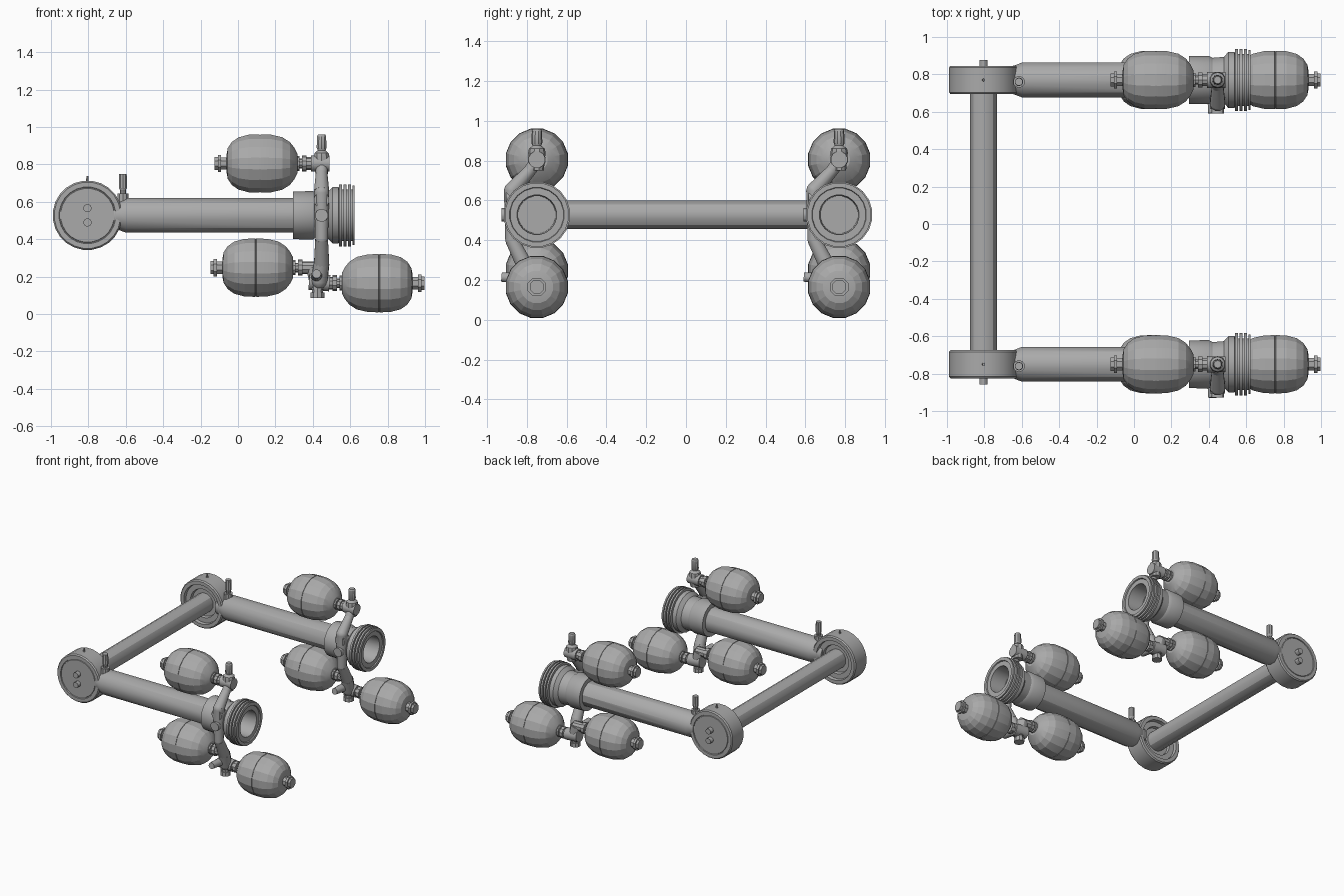
import bpy, bmesh, math
from mathutils import Vector

grey = bpy.data.materials.new("plain grey")
grey.diffuse_color = (0.4, 0.4, 0.4, 1)
AXIS_Z = 0.528


def lathe(name, origin, axis, profile, sides=16, angle=30):
    """Turn (distance along axis, radius) points around an axis."""
    rot = Vector(axis).to_track_quat('Z', 'Y')
    bm = bmesh.new()
    rings = []
    for t, r in profile:
        n = sides if r > 0 else 1
        ring = []
        for i in range(n):
            a = 2 * math.pi * (i + 0.5) / sides
            p = Vector((r * math.cos(a), r * math.sin(a), t))
            ring.append(bm.verts.new(rot @ p + Vector(origin)))
        rings.append(ring)
    for a, b in zip(rings, rings[1:]):
        for i in range(sides):
            quad = [a[i % len(a)], a[(i + 1) % len(a)],
                    b[(i + 1) % len(b)], b[i % len(b)]]
            bm.faces.new(list(dict.fromkeys(quad)))
    bmesh.ops.recalc_face_normals(bm, faces=bm.faces)
    mesh = bpy.data.meshes.new(name)
    bm.to_mesh(mesh)
    bm.free()
    mesh.materials.append(grey)
    ob = bpy.data.objects.new(name, mesh)
    bpy.context.collection.objects.link(ob)
    if angle:
        bpy.context.view_layer.objects.active = ob
        ob.select_set(True)
        bpy.ops.object.shade_smooth_by_angle(angle=math.radians(angle))
        ob.select_set(False)
    return ob


def rod(name, a, b, r1, r2=None, sides=12):
    """Capped straight rod, optionally tapered."""
    d = Vector(b) - Vector(a)
    r2 = r1 if r2 is None else r2
    return lathe(name, a, d, [(0, 0), (0, r1), (d.length, r2), (d.length, 0)], sides)


def ball(name, c, r):
    pts = [(-r * math.cos(i * math.pi / 6), r * math.sin(i * math.pi / 6) if 0 < i < 6 else 0)
           for i in range(7)]
    return lathe(name, c, (0, 0, 1), pts, 12)


def accumulator(name, x, y, z, s):
    """Bulb with a seam; its capped end points along s, its neck the other way."""
    lathe(name, (x, y, z), (s, 0, 0),
          [(-0.20, 0), (-0.20, 0.055), (-0.185, 0.085), (-0.16, 0.117), (-0.12, 0.143),
           (-0.06, 0.157), (-0.003, 0.159), (-0.002, 0.156), (0.002, 0.156), (0.003, 0.159),
           (0.06, 0.157), (0.115, 0.142), (0.15, 0.117), (0.172, 0.083), (0.178, 0.05),
           (0.178, 0)], 16, 12)
    lathe(name + "_cap", (x, y, z), (s, 0, 0),
          [(0.17, 0), (0.17, 0.036), (0.208, 0.036), (0.208, 0.05), (0.225, 0.05),
           (0.225, 0.038), (0.243, 0.038), (0.243, 0)], 8)
    lathe(name + "_neck", (x, y, z), (-s, 0, 0),
          [(0.19, 0), (0.19, 0.04), (0.212, 0.04), (0.212, 0.026), (0.225, 0.026),
           (0.225, 0.043), (0.25, 0.043), (0.25, 0.034), (0.33, 0.034), (0.33, 0)], 10)


# Cross tube joining the two pivots
rod("cross_tube", (-0.805, -0.72, AXIS_Z), (-0.805, 0.74, AXIS_Z), 0.074, sides=12)

for side, y, out in (("front", -0.75, -1), ("back", 0.77, 1)):
    n = side + "_"
    # Pivot drum: fine groove outside, stepped recess towards the cross tube
    lathe(n + "pivot_drum", (-0.805, y, AXIS_Z), (0, out, 0),
          [(-0.03, 0), (-0.03, 0.105), (-0.05, 0.11), (-0.05, 0.148), (-0.075, 0.152),
           (-0.075, 0.178), (-0.066, 0.186), (0.066, 0.186), (0.075, 0.178),
           (0.075, 0.152), (0.068, 0.150), (0.068, 0.146), (0.073, 0.144), (0.073, 0)], 24)
    for dz in (-0.038, 0.038):
        rod(n + "pivot_pin", (-0.805, y + out * 0.06, AXIS_Z + dz),
            (-0.805, y + out * 0.107, AXIS_Z + dz), 0.022)
    rod(n + "pivot_screw", (-0.805, y, 0.69), (-0.805, y, 0.738), 0.009, 0.006, 8)

    # Long arm with chamfered root
    lathe(n + "arm", (0, y, AXIS_Z), (1, 0, 0),
          [(-0.69, 0), (-0.69, 0.07), (-0.64, 0.08), (-0.60, 0.096), (0.33, 0.096), (0.33, 0)], 12)
    # Bleed valve on the arm
    lathe(n + "arm_valve", (-0.615, y - 0.01, 0), (0, 0, 1),
          [(0.58, 0), (0.58, 0.032), (0.645, 0.032), (0.645, 0.017), (0.665, 0.017),
           (0.675, 0.023), (0.75, 0.021), (0.75, 0)], 10)

    # Gland: collar, ribbed rings and open bore
    prof = [(0.293, 0), (0.293, 0.129), (0.40, 0.131), (0.42, 0.12), (0.48, 0.125),
            (0.505, 0.152), (0.538, 0.152)]
    for x in (0.541, 0.565, 0.589):
        prof += [(x, 0.14), (x, 0.168), (x + 0.014, 0.168), (x + 0.014, 0.14)]
    prof += [(0.611, 0.14), (0.611, 0.162), (0.623, 0.162), (0.623, 0.138),
             (0.615, 0.135), (0.615, 0.100), (0.49, 0.095), (0.49, 0)]
    lathe(n + "gland", (0, y, AXIS_Z), (1, 0, 0), prof, 20)

    # Manifold pipe curving past the outside of the collar
    mx, py = 0.447, y - 0.125
    path = [(mx, y, 0.80), (mx, y - 0.035, 0.75), (mx, py, 0.65), (mx, py, 0.40),
            (mx, y - 0.06, 0.27), (0.435, y - 0.03, 0.18)]
    radii = [0.035, 0.032, 0.042, 0.035, 0.042, 0.045]
    for i in range(5):
        rod(n + "manifold_pipe", path[i], path[i + 1], radii[i], radii[i + 1])
        ball(n + "manifold_joint", path[i + 1], radii[i + 1])
    rod(n + "manifold_port", (mx, y - 0.09, AXIS_Z), (mx, y - 0.178, AXIS_Z), 0.035)
    rod(n + "manifold_bracket", (mx, y - 0.09, 0.61), (mx, y - 0.155, 0.61), 0.042)

    # Upper valve block and filler stem
    rod(n + "upper_block", (0.39, y, 0.805), (0.49, y, 0.805), 0.045, 0.043)
    lathe(n + "filler_stem", (mx, y, 0), (0, 0, 1),
          [(0.75, 0), (0.75, 0.035), (0.84, 0.044), (0.86, 0.04), (0.875, 0.022),
           (0.89, 0.028), (0.95, 0.025), (0.96, 0.02), (0.96, 0)], 10)

    # Lower valve block, drain foot and side port
    rod(n + "lower_block", (0.38, y, 0.175), (0.49, y, 0.165), 0.048, 0.045)
    rod(n + "lower_riser", (0.405, y, 0.25), (0.425, y, 0.16), 0.042)
    lathe(n + "drain_foot", (0.425, y - 0.01, 0), (0, 0, -1),
          [(-0.18, 0), (-0.18, 0.038), (-0.13, 0.038), (-0.13, 0.03), (-0.115, 0.03),
           (-0.115, 0.038), (-0.085, 0.038), (-0.085, 0)], 10)
    rod(n + "side_port", (0.42, y, 0.20), (0.42, y - 0.178, 0.215), 0.034, 0.024)

    # Three accumulators
    accumulator(n + "upper_accumulator", 0.117, y, 0.805, -1)
    accumulator(n + "lower_accumulator", 0.095, y, 0.248, -1)
    accumulator(n + "end_accumulator", 0.755, y, 0.165, 1)
